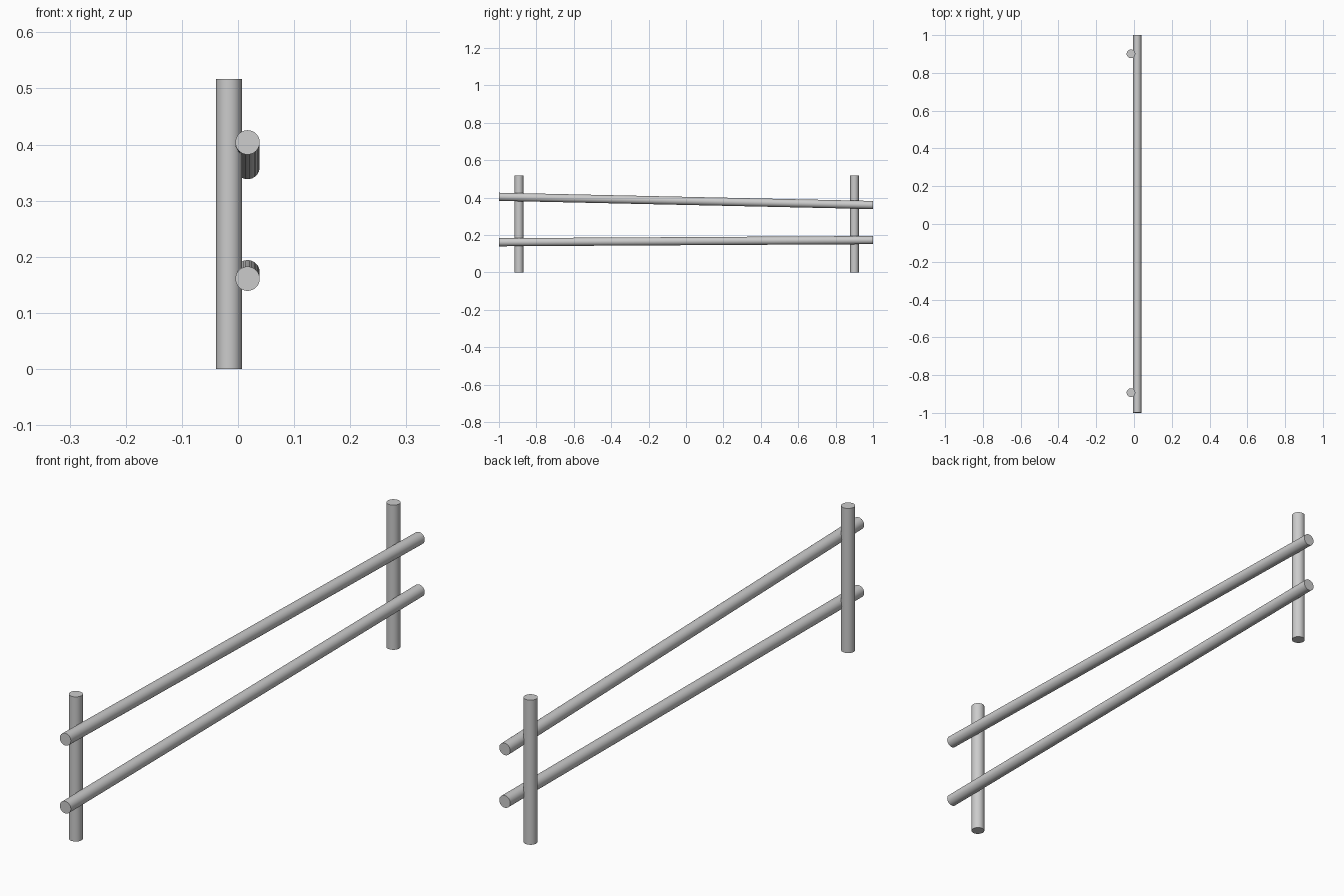
import bpy
from mathutils import Vector

if "Cube" in bpy.data.objects:
    bpy.data.objects.remove(bpy.data.objects["Cube"])


def pole(name, start, end, radius):
    """Round pole running between two points, smooth sides and sharp ends."""
    a, b = Vector(start), Vector(end)
    bpy.ops.mesh.primitive_cylinder_add(
        vertices=32, radius=radius, depth=(b - a).length, location=(a + b) / 2)
    ob = bpy.context.object
    ob.name = name
    ob.rotation_mode = 'QUATERNION'
    ob.rotation_quaternion = (b - a).to_track_quat('Z', 'Y')
    bpy.ops.object.shade_smooth_by_angle()
    return ob


# Upright posts
for name, y in (("front_post", -0.893), ("back_post", 0.901)):
    pole(name, (-0.016, y, 0), (-0.016, y, 0.517), 0.023)

# Slightly sloping rails, sunk a little into the posts
for name, z_front, z_back in (("upper_rail", 0.404, 0.360),
                              ("lower_rail", 0.161, 0.1725)):
    pole(name, (0.017, -0.9995, z_front), (0.017, 0.9995, z_back), 0.0217)
